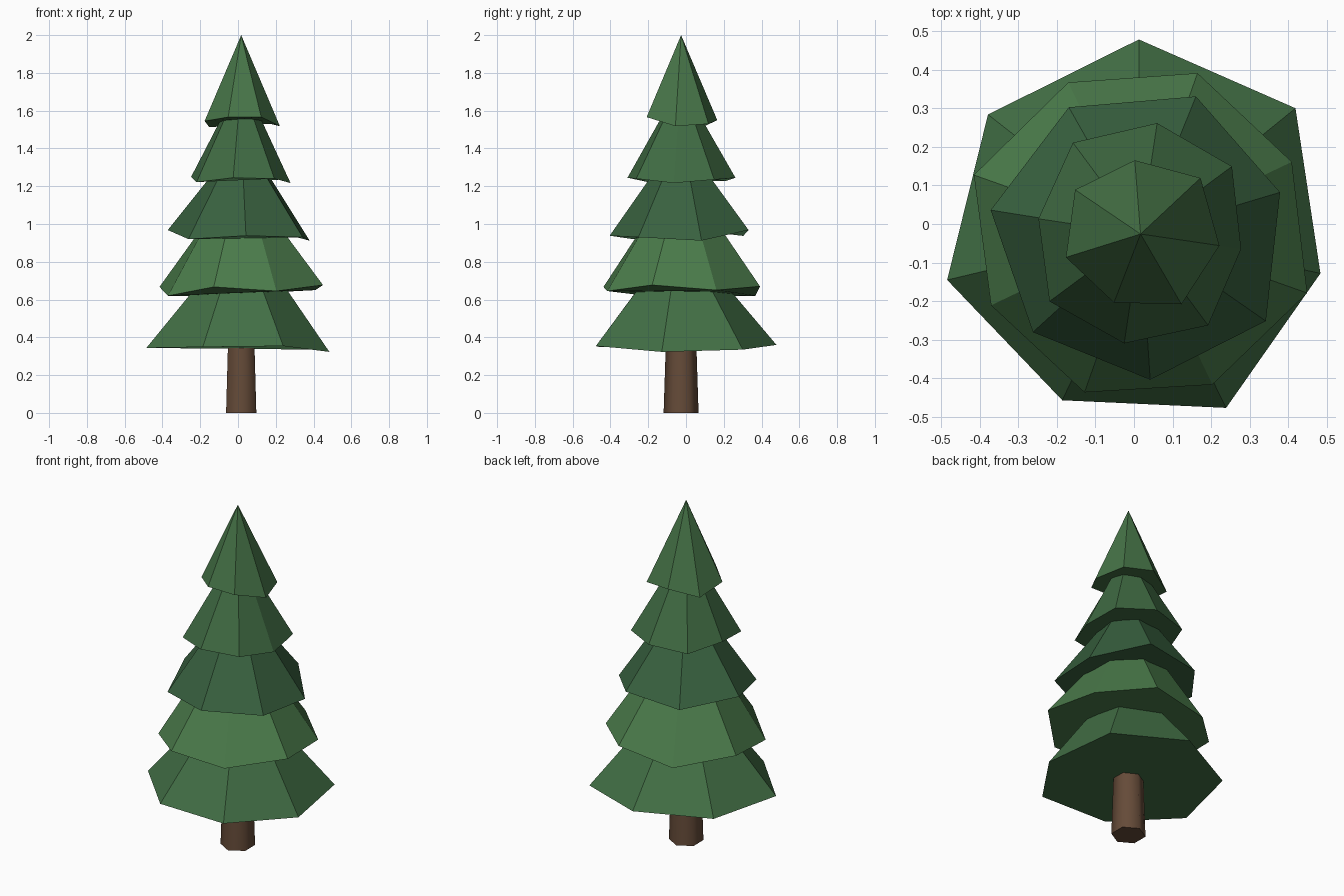
import bpy, bmesh
from math import radians, cos, sin

if "Cube" in bpy.data.objects:
    bpy.data.objects.remove(bpy.data.objects["Cube"])

CX, CY = 0.017, -0.026  # trunk axis


def material(name, rgb):
    m = bpy.data.materials.new(name)
    m.diffuse_color = (*rgb, 1)
    m.use_nodes = True
    m.node_tree.nodes["Principled BSDF"].inputs["Base Color"].default_value = m.diffuse_color
    return m


def finish(bm, name, mat):
    bmesh.ops.recalc_face_normals(bm, faces=bm.faces)
    me = bpy.data.meshes.new(name)
    bm.to_mesh(me)
    bm.free()
    ob = bpy.data.objects.new(name, me)
    bpy.context.collection.objects.link(ob)
    me.materials.append(mat)
    return ob


def ring(bm, start, radii, heights):
    n = len(radii)
    verts = []
    for i, (r, z) in enumerate(zip(radii, heights)):
        a = radians(start - 360 * i / n)
        verts.append(bm.verts.new((CX + r * cos(a), CY + r * sin(a), z)))
    return verts


def tier(name, rgb, start, radii, heights, top_r, top_z):
    """Capped skirt of branches; a zero top radius makes a pointed cone."""
    bm = bmesh.new()
    n = len(radii)
    low = ring(bm, start, radii, heights)
    bm.faces.new(low)
    if top_r:
        high = ring(bm, start, [top_r] * n, [top_z] * n)
        bm.faces.new(high)
    else:
        tip = bm.verts.new((CX, CY, top_z))
    for i in range(n):
        j = (i + 1) % n
        bm.faces.new((low[i], low[j], high[j], high[i]) if top_r else (low[i], low[j], tip))
    return finish(bm, name, material(name + "_green", rgb))


# Branch tiers, bottom to top
tier("branches_bottom", (0.055, 0.16, 0.06), 90.5,
     [.505, .518, .478, .503, .477, .516, .503],
     [.36, .335, .323, .354, .349, .344, .345], .20, .72)
tier("branches_lower", (0.07, 0.20, 0.07), 70.5,
     [.443, .435, .459, .433, .436, .430, .459, .436],
     [.67, .65, .677, .645, .667, .62, .667, .62], .205, 1.0)
tier("branches_middle", (0.04, 0.12, 0.05), 119.5,
     [.378, .385, .378, .396, .379, .378, .394],
     [.937, .968, .912, .93, .938, .92, .968], .125, 1.30)
tier("branches_upper", (0.05, 0.145, 0.055), 81.5,
     [.291, .295, .264, .295, .287, .294, .268, .295],
     [1.245, 1.235, 1.217, 1.24, 1.245, 1.222, 1.25, 1.228], .085, 1.60)
tier("branches_top", (0.06, 0.17, 0.062), 94.5,
     [.192, .213, .207, .211, .191, .203, .205],
     [1.55, 1.53, 1.518, 1.566, 1.566, 1.545, 1.513], 0, 2.0)

# Tapered six-sided trunk
bm = bmesh.new()
low = ring(bm, 90, [.0925] * 6, [0] * 6)
high = ring(bm, 90, [.079] * 6, [.42] * 6)
bm.faces.new(low)
bm.faces.new(high)
for i in range(6):
    j = (i + 1) % 6
    bm.faces.new((low[i], low[j], high[j], high[i]))
trunk = finish(bm, "trunk", material("bark_brown", (0.13, 0.07, 0.04)))
bpy.context.view_layer.objects.active = trunk
trunk.select_set(True)
bpy.ops.object.shade_smooth_by_angle(angle=radians(70))
